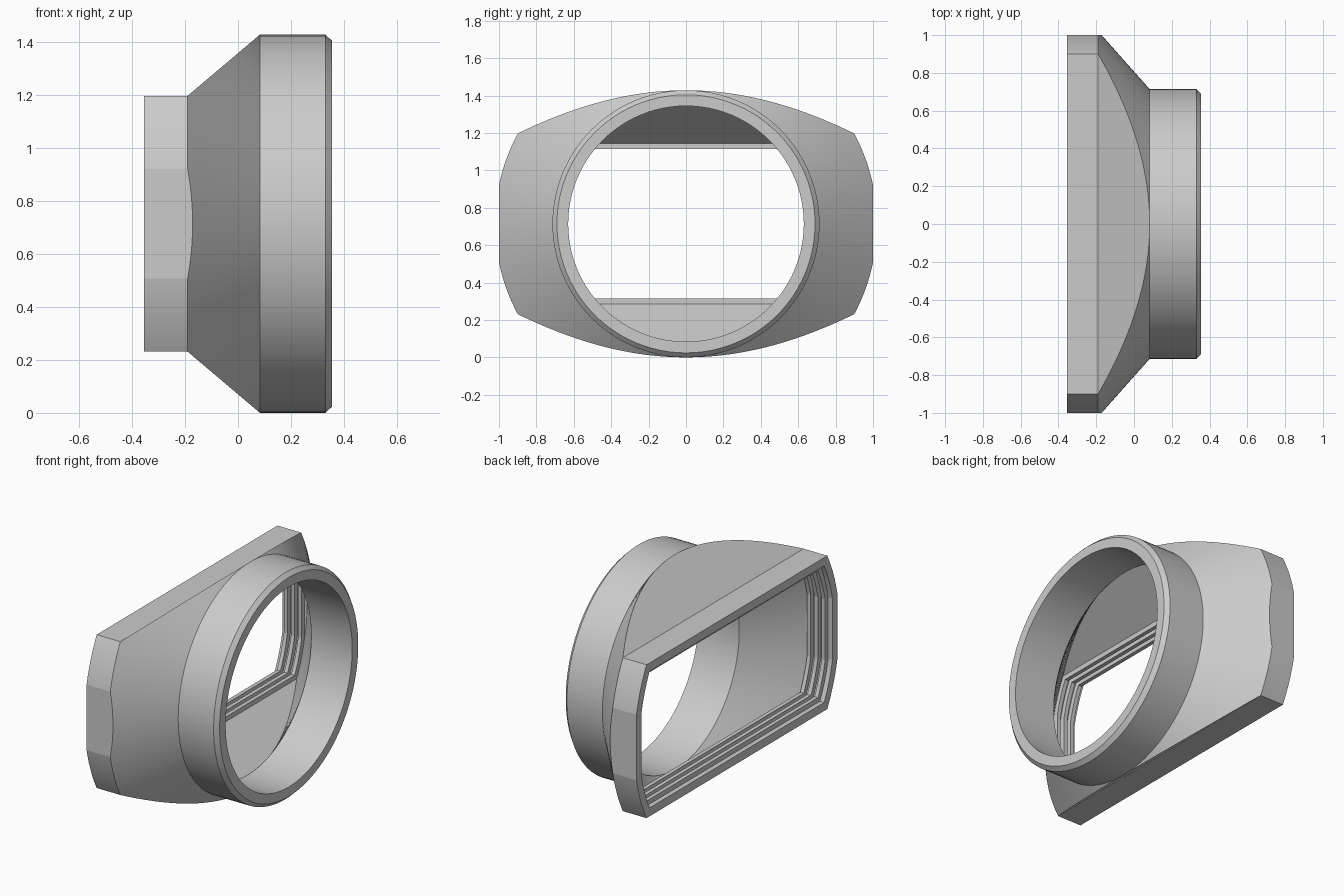
import bpy, bmesh
from math import acos, asin, sin, cos, pi

if "Cube" in bpy.data.objects:
    bpy.data.objects.remove(bpy.data.objects["Cube"])

CZ = 0.714      # height of the lens axis
N = 24          # segments per quarter arc


def section(r, hy, hz):
    """Circle of radius r cut off by flats at y = +-hy and z = +-hz."""
    a = acos(min(1, hy / r))
    b = asin(min(1, hz / r))
    quarter = [a + (b - a) * i / N for i in range(N + 1)]
    angles = quarter + [pi - t for t in reversed(quarter)]
    angles += [t + pi for t in angles]
    return [(r * cos(t), r * sin(t)) for t in angles]


def lerp(a, b, t):
    return a + (b - a) * t


def ease(t0, t1, n):
    """Steps from t0 to t1, denser towards t1."""
    return [lerp(t0, t1, 1 - (1 - i / n) ** 2) for i in range(n + 1)]


stations = []   # x, radius, half width, half height

# Outer hood: straight rim, then cone trimmed by sloping top and bottom planes
stations.append((-0.355, 1.021, 1.0, 0.483))
t_side = 0.021 / 0.307
for t in ease(0, t_side, 6) + ease(t_side, 1, 16)[1:]:
    stations.append((lerp(-0.19, 0.083, t), lerp(1.021, 0.714, t), 1.0, lerp(0.483, 0.714, t)))

# Round collar with chamfered front edge, and its bore
for x, r in [(0.33, 0.714), (0.355, 0.69), (0.355, 0.63)]:
    stations.append((x, r, 1.0, r))

# Inner cavity, widening towards the back
t_side = 0.02 / 0.34
inner = ease(0, t_side, 6) + ease(t_side, 1, 16)[1:]
for t in reversed(inner):
    stations.append((lerp(-0.20, 0.07, t), lerp(0.97, 0.63, t), 0.95, lerp(0.43, 0.63, t)))

# Three lips separated by slots inside the rear opening
wide, narrow = (0.97, 0.95, 0.43), (0.94, 0.92, 0.40)
for i in range(3):
    x = -0.20 - 0.05 * i
    for px, s in [(x, wide), (x, narrow), (x - 0.025, narrow), (x - 0.025, wide)]:
        stations.append((px, *s))
stations.append((-0.355, *wide))

# Loft all sections into one closed shell
bm = bmesh.new()
rings = [[bm.verts.new((x, y, z + CZ)) for y, z in section(r, hy, hz)]
         for x, r, hy, hz in stations]
for k, ring in enumerate(rings):
    nxt = rings[(k + 1) % len(rings)]
    m = len(ring)
    for i in range(m):
        j = (i + 1) % m
        bm.faces.new((ring[i], ring[j], nxt[j], nxt[i]))
bmesh.ops.remove_doubles(bm, verts=bm.verts, dist=1e-5)
bmesh.ops.recalc_face_normals(bm, faces=bm.faces)

mesh = bpy.data.meshes.new("lens_hood")
bm.to_mesh(mesh)
bm.free()
hood = bpy.data.objects.new("lens_hood", mesh)
bpy.context.collection.objects.link(hood)
bpy.context.view_layer.objects.active = hood
hood.select_set(True)
bpy.ops.object.shade_smooth_by_angle(angle=0.14)
